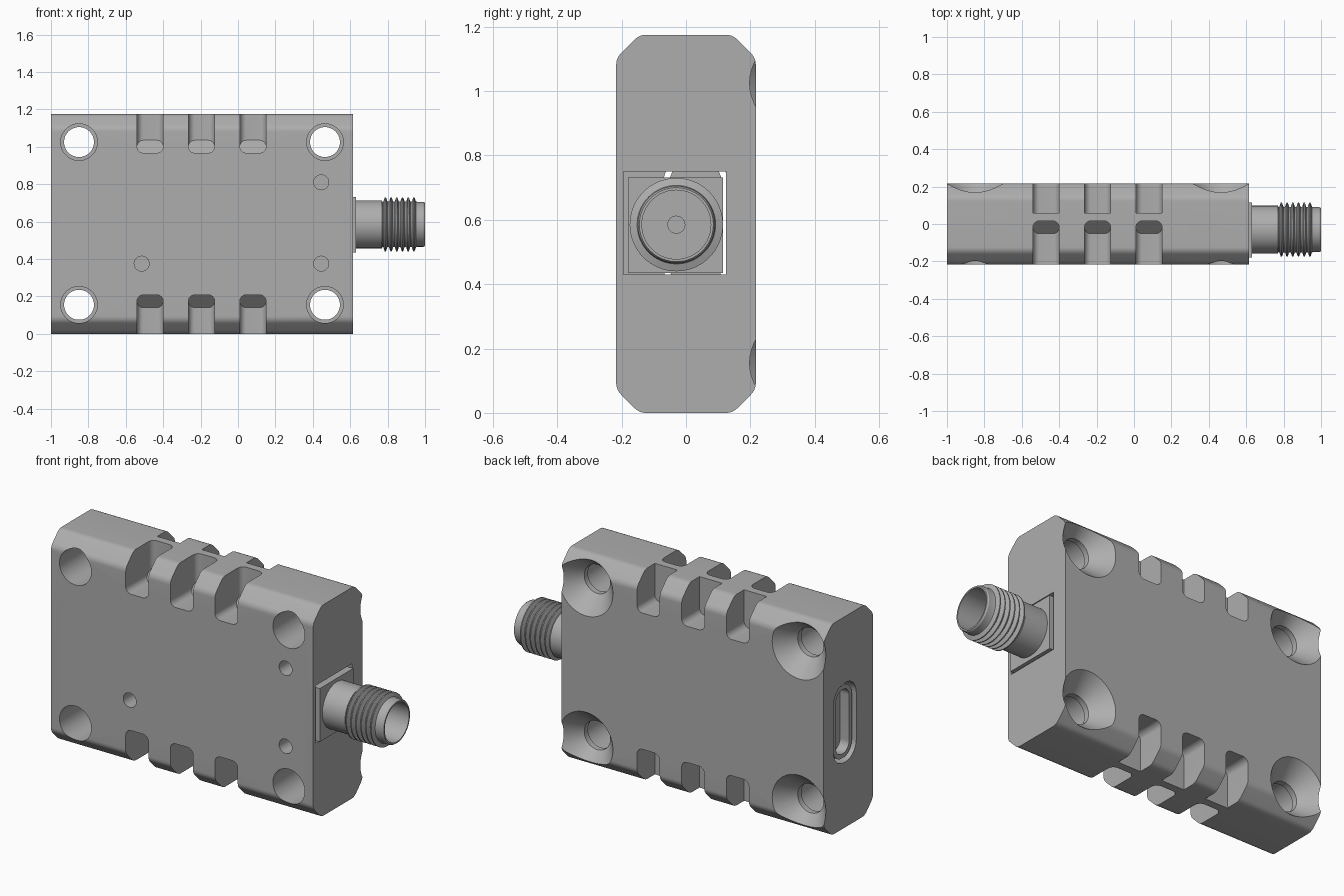
import bpy, bmesh, math
from mathutils import Vector, Matrix

if "Cube" in bpy.data.objects:
    bpy.data.objects.remove(bpy.data.objects["Cube"])

metal = bpy.data.materials.new("grey_metal")
metal.diffuse_color = (0.42, 0.42, 0.42, 1)
metal.use_nodes = True
metal.node_tree.nodes["Principled BSDF"].inputs["Base Color"].default_value = metal.diffuse_color
CY, CZ = -0.03, 0.585          # connector axis


def finish(name, bm):
    bmesh.ops.recalc_face_normals(bm, faces=bm.faces)
    me = bpy.data.meshes.new(name)
    bm.to_mesh(me)
    bm.free()
    ob = bpy.data.objects.new(name, me)
    bpy.context.collection.objects.link(ob)
    me.materials.append(metal)
    return ob


def activate(ob):
    bpy.ops.object.select_all(action='DESELECT')
    ob.select_set(True)
    bpy.context.view_layer.objects.active = ob


def smooth(ob):
    activate(ob)
    bpy.ops.object.shade_smooth_by_angle(angle=math.radians(28))


def prism(name, pts, x0, x1):
    """Extrude a (y, z) outline from x0 to x1."""
    bm = bmesh.new()
    f = bm.faces.new([bm.verts.new((x0, y, z)) for y, z in pts])
    r = bmesh.ops.extrude_face_region(bm, geom=[f])
    vs = [v for v in r["geom"] if isinstance(v, bmesh.types.BMVert)]
    bmesh.ops.translate(bm, vec=(x1 - x0, 0, 0), verts=vs)
    return finish(name, bm)


def lathe(name, profile, origin, axis, n=48):
    """Revolve (distance along axis, radius) points; closed at both ends."""
    bm = bmesh.new()
    rot = Vector((0, 0, 1)).rotation_difference(Vector(axis)).to_matrix()
    rings = []
    for d, r in profile:
        rings.append([bm.verts.new(rot @ Vector((r * math.cos(2 * math.pi * i / n),
                     r * math.sin(2 * math.pi * i / n), d)) + Vector(origin)) for i in range(n)])
    for a, b in zip(rings, rings[1:]):
        for i in range(n):
            j = (i + 1) % n
            bm.faces.new((a[i], a[j], b[j], b[i]))
    bm.faces.new(rings[0])
    bm.faces.new(rings[-1])
    return finish(name, bm)


def hull(name, pts):
    bm = bmesh.new()
    for p in pts:
        bm.verts.new(p)
    r = bmesh.ops.convex_hull(bm, input=bm.verts)
    bmesh.ops.delete(bm, geom=list({g for g in r["geom_interior"] + r["geom_unused"]
                     if isinstance(g, bmesh.types.BMVert)}), context='VERTS')
    return finish(name, bm)


def cut(ob, cutter):
    m = ob.modifiers.new("cut", 'BOOLEAN')
    m.operation, m.solver, m.object = 'DIFFERENCE', 'EXACT', cutter
    activate(ob)
    bpy.ops.object.modifier_apply(modifier=m.name)
    bpy.data.objects.remove(cutter)


def rounded(pts, d, steps=6):
    """Round outline corners, with d setback from each corner."""
    out = []
    for i, p in enumerate(pts):
        p = Vector(p)
        a = p + (Vector(pts[i - 1]) - p).normalized() * d
        b = p + (Vector(pts[(i + 1) % len(pts)]) - p).normalized() * d
        for k in range(steps + 1):
            t = k / steps
            out.append(a * (1 - t) ** 2 + p * 2 * t * (1 - t) + b * t * t)
    return out


def stadium(hw, hh, cy, r, n=10):
    """Rounded rectangle outline around the port centre."""
    out = []
    for q, (sy, sz) in enumerate(((1, 1), (-1, 1), (-1, -1), (1, -1))):
        for k in range(n + 1):
            a = math.pi / 2 * (q + k / n)
            out.append((cy + sy * (hw - r) + r * math.cos(a),
                        CZ + sz * (hh - r) + r * math.sin(a)))
    return out


# Housing with chamfered long edges
T, H, C = 0.217, 1.175, 0.072
outline = [(-T, C), (-T + C, 0), (T - C, 0), (T, C),
           (T, H - C), (T - C, H), (-T + C, H), (-T, H - C)]
housing = prism("housing", rounded(outline, 0.022), -1.0, 0.615)

# Corner mounting holes: conical at the back, counterbored at the front
for x in (-0.85, 0.465):
    for z in (0.155, 1.025):
        cut(housing, lathe("hole_cutter", [(-0.3, 0.098), (0.085, 0.098), (0.085, 0.08),
            (0.117, 0.08), (0.217, 0.167), (0.3, 0.239)], (x, 0, z), (0, 1, 0)))

# Small blind holes on the front
for x, z in ((-0.515, 0.375), (0.445, 0.375), (0.445, 0.81)):
    cut(housing, lathe("small_hole_cutter", [(-0.3, 0.04), (-0.1, 0.04)], (x, 0, z), (0, 1, 0), 32))

# Cooling slots, front and back, top mirrored to bottom
W, R = 0.07, 0.034
for cx in (-0.47, -0.195, 0.08):
    for flip in (False, True):
        front, back = [], []
        for s in (-1, 1):
            for k in range(9):
                a = math.pi / 2 * k / 8
                x = cx + s * (W - R + R * math.sin(a))
                dz = R - R * math.cos(a)
                lo, hi = (x, -0.052 + dz, 0.967 + dz), (x, 0.016 - dz, 1.035 - dz)
                front += [lo, hi, (x, -0.4, lo[2]), (x, hi[1], 1.4)]
                back += [(x, 0.06, 0.967 + dz), (x, 0.4, 0.967 + dz)]
            front.append((cx + s * W, -0.4, 1.4))
            back += [(cx + s * W, 0.06, 1.4), (cx + s * W, 0.4, 1.4)]
        for pts in (front, back):
            cut(housing, hull("slot_cutter", [(x, y, H - z if flip else z) for x, y, z in pts]))

# Inner channel behind the connector and port opening on the left
def box(y0, y1, z0, z1):
    return [(y0, z0), (y1, z0), (y1, z1), (y0, z1)]

cut(housing, prism("channel_cutter", box(-0.195, 0.125, 0.43, 0.75), -0.9, 0.8))
PY = 0.03
cut(housing, prism("port_cutter", stadium(0.1, 0.22, PY, 0.09), -1.2, -0.85))
smooth(housing)

# Port shell with a recessed socket
port = prism("port_shell", stadium(0.082, 0.202, PY, 0.075), -0.985, -0.7)
cut(port, prism("socket_cutter", stadium(0.058, 0.178, PY, 0.052), -1.2, -0.93))
smooth(port)

# Square connector flange
prism("connector_flange", box(-0.18, 0.115, 0.435, 0.732), 0.5, 0.63)

# Threaded coaxial barrel with a bore
prof = [(0.6, 0.128), (0.77, 0.128), (0.772, 0.12)]
for i in range(6):
    x = 0.773 + i * 0.0305
    prof += [(x + 0.004, 0.122), (x + 0.012, 0.145), (x + 0.018, 0.145), (x + 0.026, 0.122)]
prof += [(0.96, 0.12), (0.992, 0.12), (1.0, 0.115), (1.0, 0.107), (0.8, 0.107)]
smooth(lathe("connector_barrel", prof, (0, CY, CZ), (1, 0, 0), 64))

# Centre contact
smooth(lathe("centre_contact", [(0.79, 0.028), (0.86, 0.028)], (0, CY, CZ), (1, 0, 0), 24))
